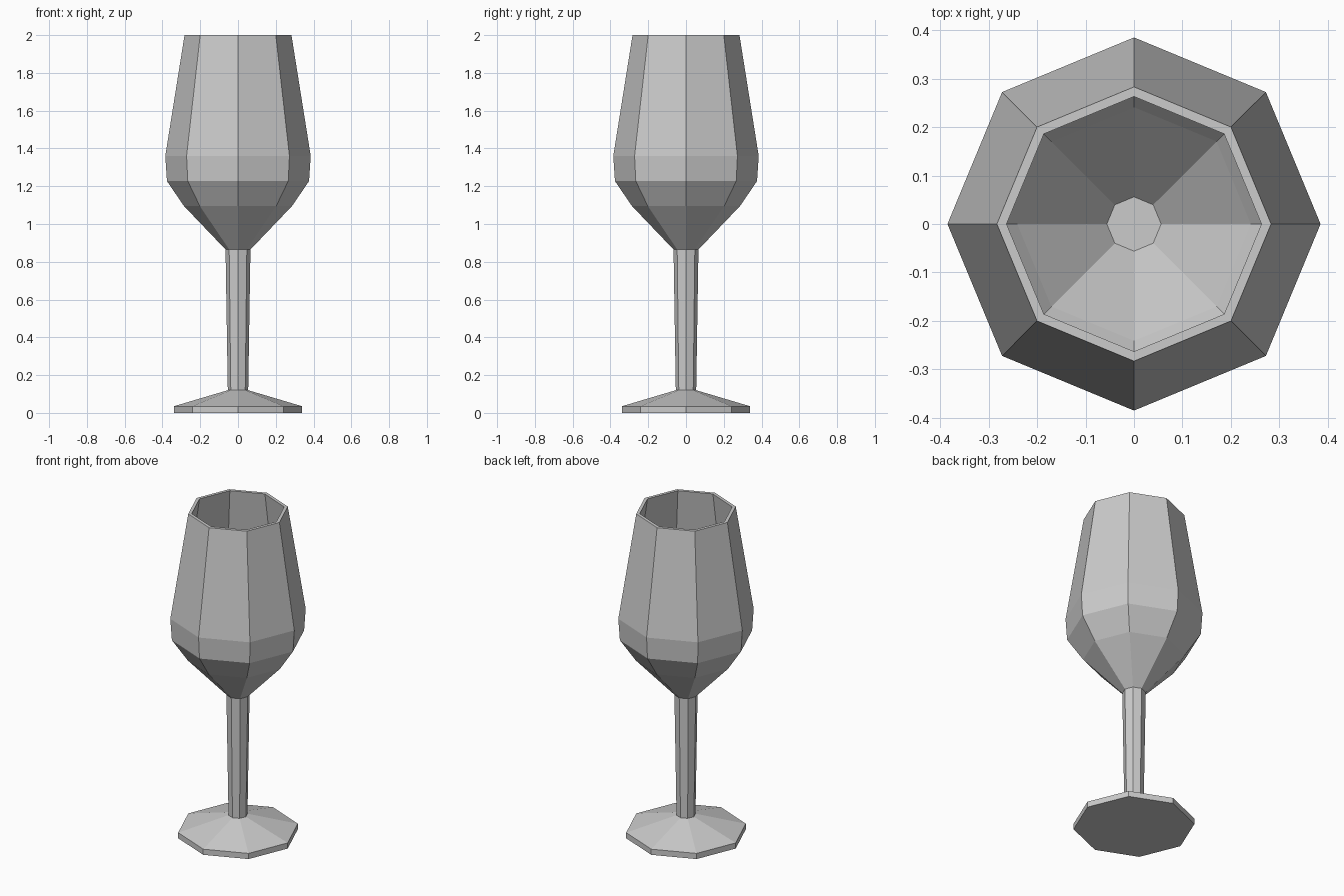
import bpy, bmesh
from math import cos, sin, pi

if "Cube" in bpy.data.objects:
    bpy.data.objects.remove(bpy.data.objects["Cube"])

SIDES = 8


def lathe(name, profile):
    """Revolve (radius, z) points into a faceted solid with flat end caps."""
    bm = bmesh.new()
    rings = [[bm.verts.new((r * cos(2 * pi * i / SIDES), r * sin(2 * pi * i / SIDES), z))
              for i in range(SIDES)] for r, z in profile]
    for low, high in zip(rings, rings[1:]):
        for i in range(SIDES):
            j = (i + 1) % SIDES
            bm.faces.new((low[i], low[j], high[j], high[i]))
    bm.faces.new(rings[0][::-1])
    bm.faces.new(rings[-1])
    bmesh.ops.recalc_face_normals(bm, faces=bm.faces)
    mesh = bpy.data.meshes.new(name)
    bm.to_mesh(mesh)
    bm.free()
    obj = bpy.data.objects.new(name, mesh)
    bpy.context.collection.objects.link(obj)
    return obj


# Foot, stem and outer bowl, then over the rim and down the inside to the floor
foot_and_stem = [(0.34, 0), (0.34, 0.035), (0.054, 0.12), (0.066, 0.865)]
bowl_outside = [(0.286, 1.095), (0.376, 1.227), (0.385, 1.36), (0.283, 2.0)]
bowl_inside = [(0.263, 2.0), (0.364, 1.36), (0.353, 1.235), (0.241, 1.095), (0.056, 0.89)]
lathe("wine_glass", foot_and_stem + bowl_outside + bowl_inside)
